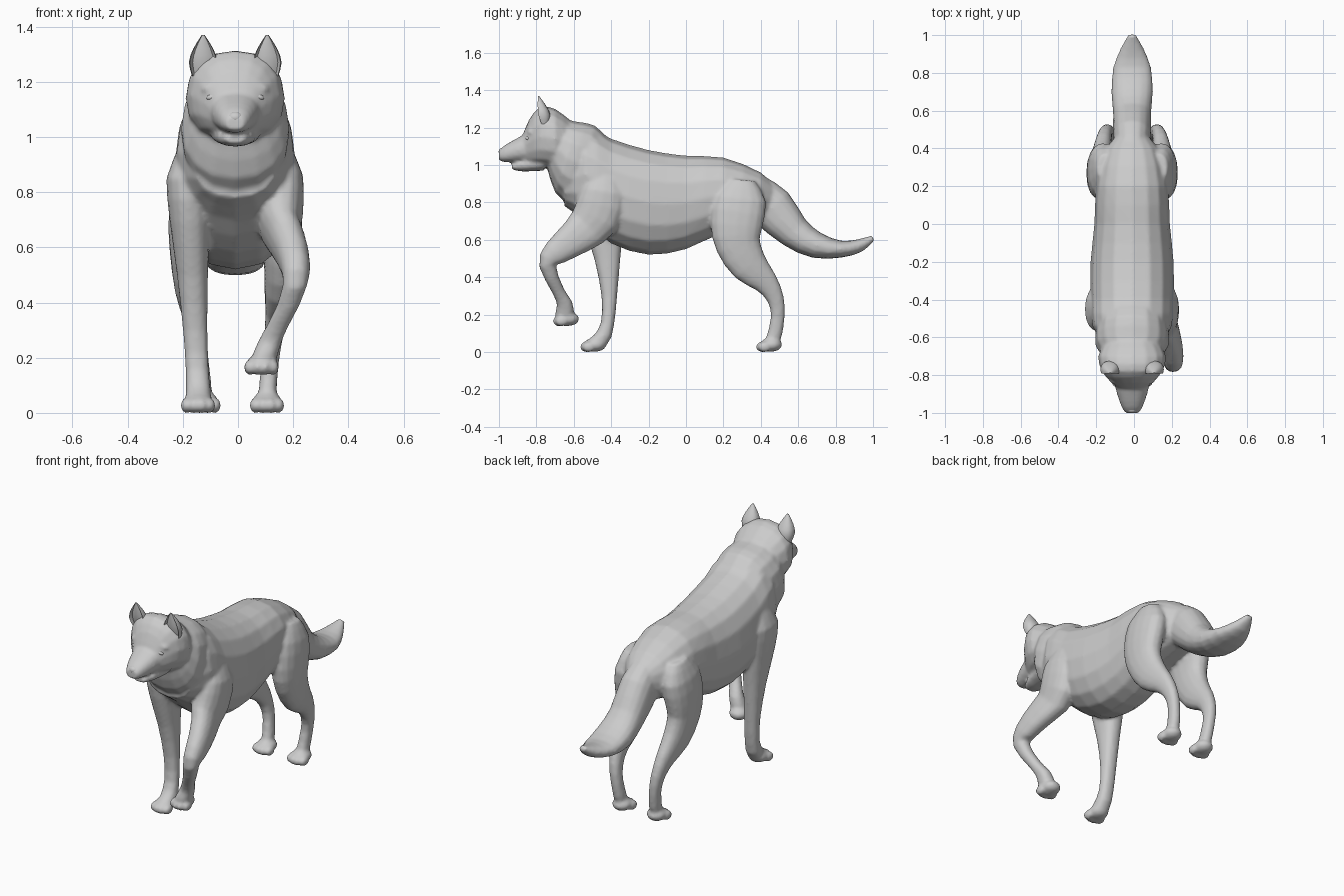
import bpy, bmesh, math
from mathutils import Vector, Matrix

if "Cube" in bpy.data.objects:
    bpy.data.objects.remove(bpy.data.objects["Cube"], do_unlink=True)

CENTRE = -0.01
UPRIGHT = Vector((0, 0, 1))
FORWARD = Vector((0, -1, 0))

grey = bpy.data.materials.new("grey fur")
grey.use_nodes = True
colour = (0.6, 0.6, 0.6, 1)
grey.diffuse_color = colour
grey.node_tree.nodes["Principled BSDF"].inputs["Base Color"].default_value = colour


def finish(name, bm, angle):
    """Turn a bmesh into a shaded object."""
    bmesh.ops.recalc_face_normals(bm, faces=bm.faces)
    mesh = bpy.data.meshes.new(name)
    bm.to_mesh(mesh)
    bm.free()
    mesh.materials.append(grey)
    part = bpy.data.objects.new(name, mesh)
    bpy.context.collection.objects.link(part)
    bpy.ops.object.select_all(action="DESELECT")
    part.select_set(True)
    bpy.context.view_layer.objects.active = part
    bpy.ops.object.shade_smooth_by_angle(angle=math.radians(angle))
    return part


def refine(rings):
    """Add a smoothly interpolated ring between each pair of rings."""
    rows = [rings[0], *rings, rings[-1]]
    result = []
    for before, start, end, after in zip(rows, rows[1:], rows[2:], rows[3:]):
        middle = [(9 * (b + c) - a - d) / 16
                  for a, b, c, d in zip(before, start, end, after)]
        result += [start, middle]
    return result + [rings[-1]]


def boxy(value):
    """Make a circle slightly squarer."""
    return math.copysign(abs(value) ** 0.88, value)


def loft(name, rings, lean=None, offset=lambda z: 0, sides=16, dish=0):
    """Skin rings of (y, z, half depth, half width).

    Rings stand along lean, or square to their path when no lean is given.
    The offset rule gives the sideways position at each height.
    """
    rings = refine(rings)
    centres = [Vector((CENTRE + offset(z), y, z)) for y, z, depth, width in rings]
    last = len(rings) - 1
    bm = bmesh.new()
    loops = []
    for index, (centre, ring) in enumerate(zip(centres, rings)):
        path = centres[min(index + 1, last)] - centres[max(index - 1, 0)]
        axis = (lean or Vector((0, -path.z, path.y))).normalized()
        depth, width = ring[2:]
        loop = []
        for step in range(sides):
            turn = math.tau * step / sides
            along = boxy(math.cos(turn))
            if along > 0.5:
                along -= dish
            point = centre + axis * depth * along
            point.x += width * boxy(math.sin(turn))
            loop.append(bm.verts.new(point))
        loops.append(loop)
    for near, far in zip(loops, loops[1:]):
        for i in range(sides):
            j = (i + 1) % sides
            bm.faces.new((near[i], near[j], far[j], far[i]))
    bm.faces.new(loops[0])
    bm.faces.new(loops[-1])
    return finish(name, bm, 40)


def limb(name, path, slim, offset):
    """Leg whose width follows its depth."""
    rings = [(y, z, depth, slim + 0.42 * depth) for y, z, depth in path]
    return loft(name, rings, offset=offset)


def blob(name, centre, size, tilt=0):
    """Small ellipsoid for paws, eyes and nose."""
    bm = bmesh.new()
    matrix = (Matrix.Translation(centre) @ Matrix.Rotation(tilt, 4, "Y")
              @ Matrix.Diagonal((*size, 1)))
    bmesh.ops.create_uvsphere(bm, u_segments=14, v_segments=8, radius=1, matrix=matrix)
    return finish(name, bm, 40)


def paw(name, x, y, z):
    """Rounded pad with four toes, the middle pair further forward."""
    parts = [blob(f"{name}_paw", (CENTRE + x, y + 0.035, z + 0.012), (0.056, 0.06, 0.038))]
    for i in range(4):
        reach = 0.012 if i in (1, 2) else 0
        centre = (CENTRE + x + (i - 1.5) * 0.028, y - reach, z)
        parts.append(blob(f"{name}_toe_{i + 1}", centre, (0.022, 0.036, 0.028)))
    return parts


# Trunk from rump to chest
body = loft("body", [
    (0.48, 0.82, 0.06, 0.06),
    (0.4, 0.82, 0.14, 0.14),
    (0.2, 0.84, 0.2, 0.19),
    (0, 0.8, 0.25, 0.2),
    (-0.2, 0.8, 0.28, 0.22),
    (-0.4, 0.86, 0.28, 0.22),
    (-0.54, 0.95, 0.25, 0.21),
    (-0.65, 0.9, 0.12, 0.15),
], UPRIGHT)

# Thick neck fur overhanging the chest
fused = [loft("neck_ruff", [
    (-0.46, 0.96, 0.18, 0.17),
    (-0.55, 1, 0.22, 0.19),
    (-0.64, 1.04, 0.2, 0.195),
    (-0.7, 1.11, 0.14, 0.15),
], UPRIGHT - FORWARD * 0.3)]

# Skull, muzzle and jaw
fused.append(loft("head", [
    (-0.62, 1.11, 0.13, 0.14),
    (-0.7, 1.14, 0.16, 0.18),
    (-0.78, 1.15, 0.16, 0.16),
    (-0.84, 1.12, 0.12, 0.11),
    (-0.88, 1.08, 0.06, 0.07),
], UPRIGHT))
fused.append(loft("muzzle", [
    (-0.78, 1.11, 0.1, 0.11),
    (-0.9, 1.08, 0.065, 0.08),
    (-0.97, 1.06, 0.045, 0.055),
    (-1, 1.05, 0.025, 0.035),
], UPRIGHT))
fused.append(loft("lower_jaw", [
    (-0.76, 1.01, 0.04, 0.09),
    (-0.87, 1, 0.035, 0.065),
    (-0.93, 0.99, 0.015, 0.035),
], UPRIGHT))
blob("nose", (CENTRE, -0.98, 1.07), (0.03, 0.022, 0.022))

# Bushy tail
fused.append(loft("tail", [
    (0.36, 0.86, 0.1, 0.08),
    (0.46, 0.77, 0.12, 0.1),
    (0.58, 0.64, 0.09, 0.1),
    (0.7, 0.57, 0.07, 0.11),
    (0.83, 0.55, 0.045, 0.1),
    (0.93, 0.57, 0.035, 0.06),
    (1, 0.61, 0.015, 0.02),
]))

# Mirrored parts: ears, eyes, brows and hind legs
ear = [
    (-0.76, 1.22, 0.03, 0.04),
    (-0.77, 1.27, 0.045, 0.052),
    (-0.78, 1.32, 0.03, 0.036),
    (-0.79, 1.37, 0.004, 0.005),
]
hind_leg = [
    (0.3, 0.92, 0.07),
    (0.29, 0.82, 0.14),
    (0.27, 0.68, 0.14),
    (0.28, 0.57, 0.12),
    (0.34, 0.46, 0.1),
    (0.43, 0.37, 0.065),
    (0.48, 0.28, 0.045),
    (0.49, 0.18, 0.037),
    (0.46, 0.05, 0.04),
    (0.41, 0.03, 0.025),
]
for label, side in (("left", 1), ("right", -1)):
    loft(f"{label}_ear", ear, FORWARD, lambda z: side * 0.116, dish=0.7)
    fused.append(limb(f"{label}_hind_leg", hind_leg, 0.016,
                      lambda z: side * (0.115 + 0.055 * math.sin(math.pi * z / 1.2) ** 2)))
    fused += paw(f"{label}_hind", side * 0.115, 0.42, 0.027)
    eye_x = CENTRE + side * 0.08
    blob(f"{label}_eye", (eye_x, -0.845, 1.145), (0.026, 0.014, 0.012), side * 0.2)
    fused.append(blob(f"{label}_brow", (eye_x, -0.825, 1.18), (0.045, 0.026, 0.02), side * 0.25))


def shoulder(z):
    """Sideways position of a foreleg, leaning in above the shoulder point."""
    return 0.13 + 0.05 * z - 0.25 * max(z - 0.85, 0)


# Standing foreleg
fused.append(limb("right_front_leg", [
    (-0.44, 0.98, 0.06),
    (-0.45, 0.85, 0.12),
    (-0.44, 0.7, 0.11),
    (-0.42, 0.5, 0.07),
    (-0.41, 0.3, 0.042),
    (-0.42, 0.15, 0.036),
    (-0.46, 0.06, 0.045),
    (-0.54, 0.03, 0.025),
], 0.027, lambda z: -shoulder(z)))
fused += paw("right_front", -0.135, -0.52, 0.027)

# Raised foreleg, swinging outward at the wrist
fused.append(limb("left_front_leg", [
    (-0.43, 0.98, 0.06),
    (-0.44, 0.86, 0.12),
    (-0.48, 0.72, 0.13),
    (-0.58, 0.62, 0.1),
    (-0.7, 0.53, 0.07),
    (-0.74, 0.46, 0.045),
    (-0.68, 0.32, 0.033),
    (-0.65, 0.26, 0.042),
    (-0.65, 0.2, 0.05),
    (-0.67, 0.15, 0.03),
], 0.025, lambda z: max(0.09 + 0.13 * math.sin(math.pi * z) ** 4, shoulder(z) * (z > 0.6))))
fused += paw("left_front", 0.095, -0.665, 0.165)

# Fuse the fleshy parts into one continuous skin
bpy.ops.object.select_all(action="DESELECT")
for part in [body, *fused]:
    part.select_set(True)
bpy.context.view_layer.objects.active = body
bpy.ops.object.join()
skin = body.modifiers.new("skin", "REMESH")
skin.mode = "VOXEL"
skin.voxel_size = 0.01
skin.use_smooth_shade = True
soften = body.modifiers.new("soften", "SMOOTH")
soften.iterations = 4
